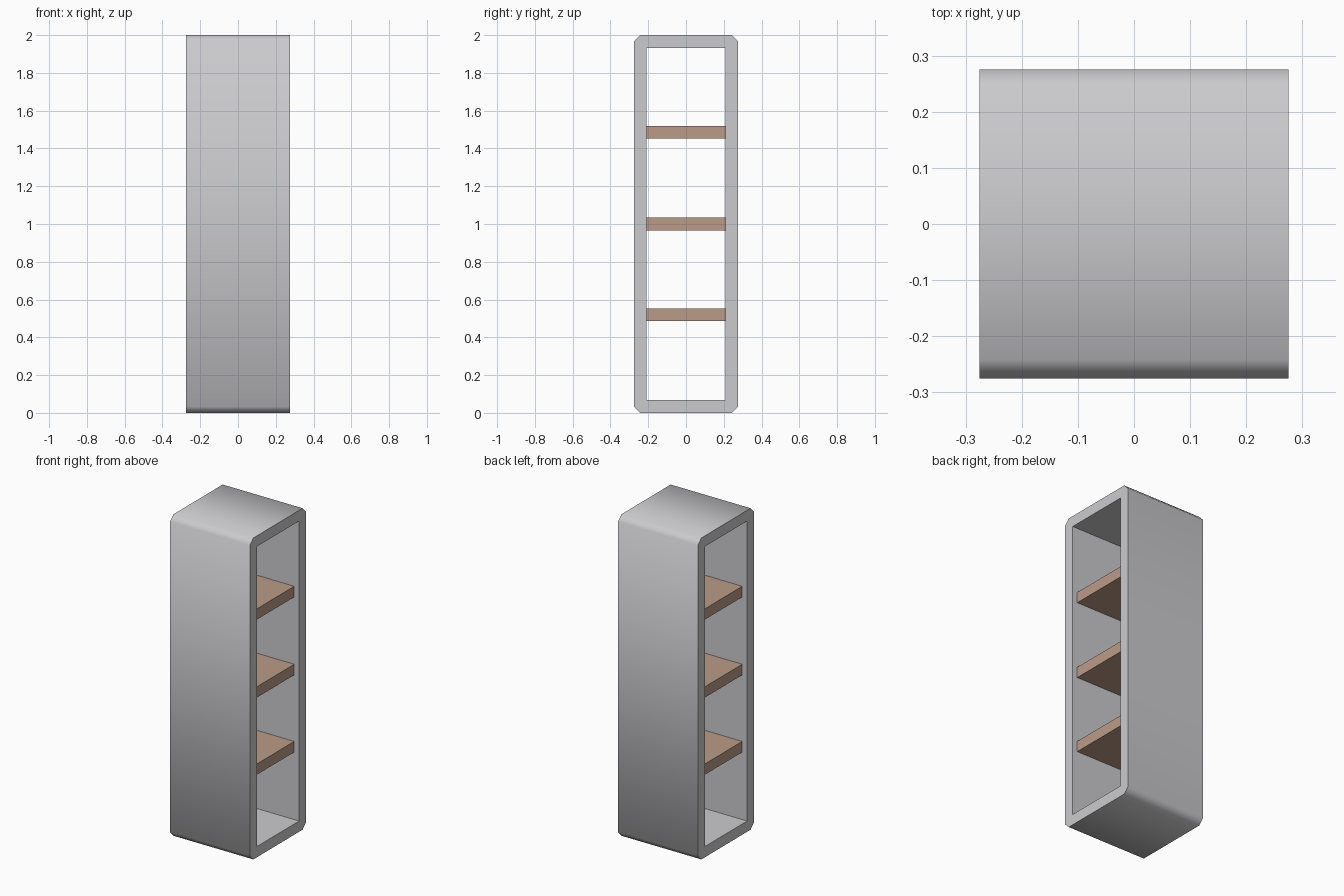
import bpy
import bmesh
import math

old = bpy.data.objects.get("Cube")
if old:
    bpy.data.objects.remove(old, do_unlink=True)

WIDTH, HEIGHT = 0.55, 2.0
WALL = 0.067
SHELF_WIDTH = WIDTH - WALL
INNER = WIDTH - 2 * WALL
SHELF_HEIGHTS = (0.52, 1.0, 1.485)


def material(name, colour):
    mat = bpy.data.materials.new(name)
    mat.use_nodes = True
    mat.diffuse_color = colour
    mat.node_tree.nodes["Principled BSDF"].inputs["Base Color"].default_value = colour
    return mat


def box(name, size, z, mat, chamfer=0):
    """Box centred at height z, optionally chamfered along its x edges."""
    bm = bmesh.new()
    bmesh.ops.create_cube(bm, size=1)
    bmesh.ops.scale(bm, vec=size, verts=bm.verts)
    if chamfer:
        edges = [e for e in bm.edges
                 if abs(e.verts[0].co.x - e.verts[1].co.x) > 0.1]
        bmesh.ops.bevel(bm, geom=edges, offset=chamfer, segments=1,
                        affect='EDGES')
    mesh = bpy.data.meshes.new(name)
    bm.to_mesh(mesh)
    bm.free()
    mesh.materials.append(mat)
    obj = bpy.data.objects.new(name, mesh)
    obj.location.z = z
    bpy.context.collection.objects.link(obj)
    return obj


grey = material("grey paint", (0.6, 0.6, 0.62, 1))
wood = material("brown wood", (0.49, 0.33, 0.245, 1))

# Cabinet shell, open on both sides
frame = box("cabinet_frame", (WIDTH, WIDTH, HEIGHT), HEIGHT / 2, grey, 0.033)
cutter = box("opening_cutter", (WIDTH * 2, INNER, HEIGHT - 2 * WALL),
             HEIGHT / 2, grey)
cutter.hide_render = True
opening = frame.modifiers.new("opening", 'BOOLEAN')
opening.object = cutter
opening.solver = 'EXACT'

bpy.ops.object.select_all(action='DESELECT')
frame.select_set(True)
bpy.context.view_layer.objects.active = frame
bpy.ops.object.modifier_apply(modifier=opening.name)
bpy.data.objects.remove(cutter, do_unlink=True)

# Soft shading across the chamfers, sharp square edges
bpy.ops.object.shade_smooth_by_angle(angle=math.radians(50))

# Shelves, set back slightly from both openings
for i, z in enumerate(SHELF_HEIGHTS):
    box(f"shelf_{i + 1}", (SHELF_WIDTH, INNER, WALL), z, wood)
